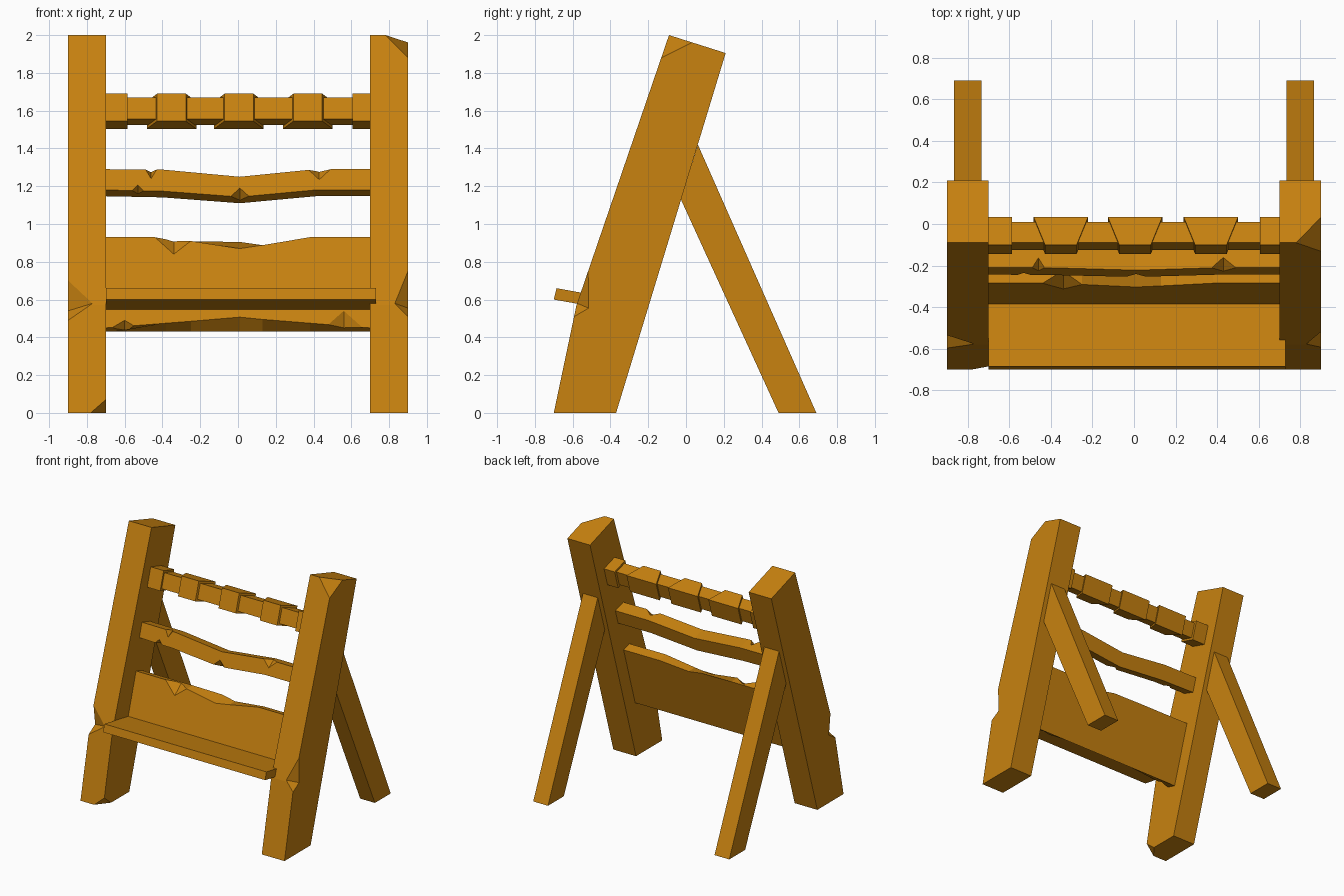
import bpy, bmesh
from mathutils import Vector

if "Cube" in bpy.data.objects:
    bpy.data.objects.remove(bpy.data.objects["Cube"])

wood = bpy.data.materials.new("amber wood")
wood.diffuse_color = (0.578, 0.223, 0.005, 1)
wood.use_nodes = True
wood.node_tree.nodes["Principled BSDF"].inputs["Base Color"].default_value = wood.diffuse_color

U = Vector((0, 0.956, -0.292))   # front-to-back direction across the leaning frame
LEAN = 0.305                     # y shift per unit z


def finish(bm, name):
    bmesh.ops.recalc_face_normals(bm, faces=bm.faces)
    me = bpy.data.meshes.new(name)
    bm.to_mesh(me)
    bm.free()
    me.materials.append(wood)
    ob = bpy.data.objects.new(name, me)
    bpy.context.collection.objects.link(ob)
    return ob


def hull(name, pts, corner=None):
    """Convex solid; optional corner = three points of a plane that slices it."""
    bm = bmesh.new()
    vs = [bm.verts.new(p) for p in pts]
    bmesh.ops.convex_hull(bm, input=vs)
    bmesh.ops.dissolve_limit(bm, angle_limit=0.01, verts=bm.verts, edges=bm.edges)
    if corner:
        a, b, c = map(Vector, corner)
        n = (b - a).cross(c - a).normalized()
        mid = sum((v.co for v in bm.verts), Vector()) / len(bm.verts)
        if n.dot(mid - a) > 0:
            n = -n
        bmesh.ops.bisect_plane(bm, geom=bm.verts[:] + bm.edges[:] + bm.faces[:],
                               plane_co=a, plane_no=n, clear_outer=True)
        bmesh.ops.holes_fill(bm, edges=bm.edges, sides=0)
    return finish(bm, name)


def prism(name, x0, x1, prof, corner=None):
    return hull(name, [(x, y, z) for x in (x0, x1) for y, z in prof], corner)


def notch(ob, a, b, c, d):
    """Chip an edge: a, b on the edge, c and d on the two faces beside it."""
    pts = [Vector(p) for p in (a, b, c, d)]
    mid = (pts[2] + pts[3]) / 2
    cutter = hull("chip_cutter", [mid + (p - mid) * 1.4 for p in pts])
    cutter.hide_render = True
    m = ob.modifiers.new("chip", 'BOOLEAN')
    m.operation = 'DIFFERENCE'
    m.solver = 'EXACT'
    m.object = cutter
    bpy.context.view_layer.objects.active = ob
    bpy.ops.object.modifier_apply(modifier=m.name)
    bpy.data.objects.remove(cutter)


def front(x, z, y0, z0, depth=0):
    """Point on a leaning front plane through (y0, z0), pushed back by depth."""
    return Vector((x, y0 + LEAN * (z - z0), z)) + U * depth


def board(name, stations, y0, z0, thick):
    """Loft of stations (x, front top, front bottom, back top, back bottom)."""
    bm = bmesh.new()
    rings = []
    for x, ft, fb, bt, bb in stations:
        drop = U.z * thick
        rings.append([bm.verts.new(p) for p in (
            front(x, ft, y0, z0), front(x, fb, y0, z0),
            front(x, bb - drop, y0, z0, thick), front(x, bt - drop, y0, z0, thick))])
    for r, s in zip(rings, rings[1:]):
        for i in range(4):
            j = (i + 1) % 4
            bm.faces.new((r[i], r[j], s[j], s[i]))
    bm.faces.new(rings[0])
    bm.faces.new(rings[-1])
    return finish(bm, name)


# front legs, each with one sliced corner and one chipped outer edge
leg = [(-0.70, 0), (-0.58, 0.57), (-0.09, 2.0), (0.21, 1.905), (-0.37, 0)]
right = prism("front_leg_right", 0.70, 0.90, leg,
              [(0.78, -0.09, 2.0), (0.9, -0.13, 1.88), (0.9, 0.03, 1.96)])
notch(right, (0.9, -0.518, 0.75), (0.9, -0.592, 0.51),
      (0.9, -0.515, 0.555), (0.83, -0.577, 0.58))
left = prism("front_leg_left", -0.90, -0.70, leg,
             [(-0.78, -0.70, 0), (-0.70, -0.685, 0.07), (-0.70, -0.60, 0)])
notch(left, (-0.9, -0.535, 0.70), (-0.9, -0.596, 0.49),
      (-0.9, -0.515, 0.54), (-0.77, -0.577, 0.58))

# back props
for side, s in (("right", 1), ("left", -1)):
    prism("back_leg_" + side, s * 0.735, s * 0.865,
          [(0.49, 0), (0.69, 0), (0.063, 1.42), (-0.027, 1.13)])

# shelf
prism("shelf", -0.70, 0.73, [(-0.70, 0.60), (-0.685, 0.66), (-0.38, 0.605), (-0.39, 0.545)])

# lower panel with worn top and bottom edges
PY, PZ = -0.285, 0.93
panel = board("lower_panel", [
    (-0.70, 0.93, 0.45, 0.908, 0.43),
    (-0.38, 0.93, 0.475, 0.908, 0.43),
    (-0.25, 0.91, 0.485, 0.908, 0.43),
    (0.01, 0.87, 0.507, 0.905, 0.43),
    (0.13, 0.888, 0.495, 0.885, 0.43),
    (0.38, 0.93, 0.475, 0.908, 0.43),
    (0.70, 0.93, 0.45, 0.908, 0.43)], PY, PZ, 0.075)
notch(panel, front(-0.44, 0.93, PY, PZ), front(-0.25, 0.91, PY, PZ),
      front(-0.34, 0.84, PY, PZ), front(-0.34, 0.91, PY, PZ, 0.05))
for x, w, zt, ze in ((0.56, 0.09, 0.54, 0.46), (-0.60, 0.06, 0.49, 0.455)):
    notch(panel, front(x - w, ze, PY, PZ), front(x + w, ze, PY, PZ),
          front(x, zt, PY, PZ), front(x, ze, PY, PZ, 0.04))

# middle rail, sagging in the centre
RY, RZ = -0.21, 1.29
rail = board("middle_rail", [
    (-0.70, 1.29, 1.18, 1.26, 1.147),
    (-0.40, 1.288, 1.174, 1.258, 1.141),
    (0.01, 1.25, 1.143, 1.22, 1.11),
    (0.41, 1.29, 1.18, 1.26, 1.147),
    (0.70, 1.29, 1.18, 1.26, 1.147)], RY, RZ, 0.105)
for x, w, zt, ze in ((-0.46, 0.03, 1.24, 1.289), (0.43, 0.06, 1.235, 1.29),
                     (-0.53, 0.03, 1.207, 1.177), (0.01, 0.05, 1.19, 1.145)):
    notch(rail, front(x - w, ze, RY, RZ), front(x + w, ze, RY, RZ),
          front(x, zt, RY, RZ), front(x, ze, RY, RZ, 0.05))

# top bar: thin core, square end blocks and three wedge-shaped wraps
def block(name, y, z, depth, height, cx, half_front, half_back):
    down = Vector((0, -0.292, -0.956)) * height
    pts = []
    for d, h in ((0, half_front), (depth, half_back)):
        for s in (-1, 1):
            p = Vector((cx + s * h, y, z)) + U * d
            pts += [p, p + down]
    return hull(name, pts)


block("top_bar", -0.09, 1.67, 0.105, 0.12, 0, 0.70, 0.70)
THICK = (-0.10, 1.69, 0.14, 0.152)
block("bar_end_left", *THICK, -0.643, 0.057, 0.057)
block("bar_end_right", *THICK, 0.653, 0.047, 0.047)
for n, cx in enumerate((-0.352, 0.005, 0.37)):
    block("bar_wrap_%d" % (n + 1), *THICK, cx, 0.076, 0.131)
